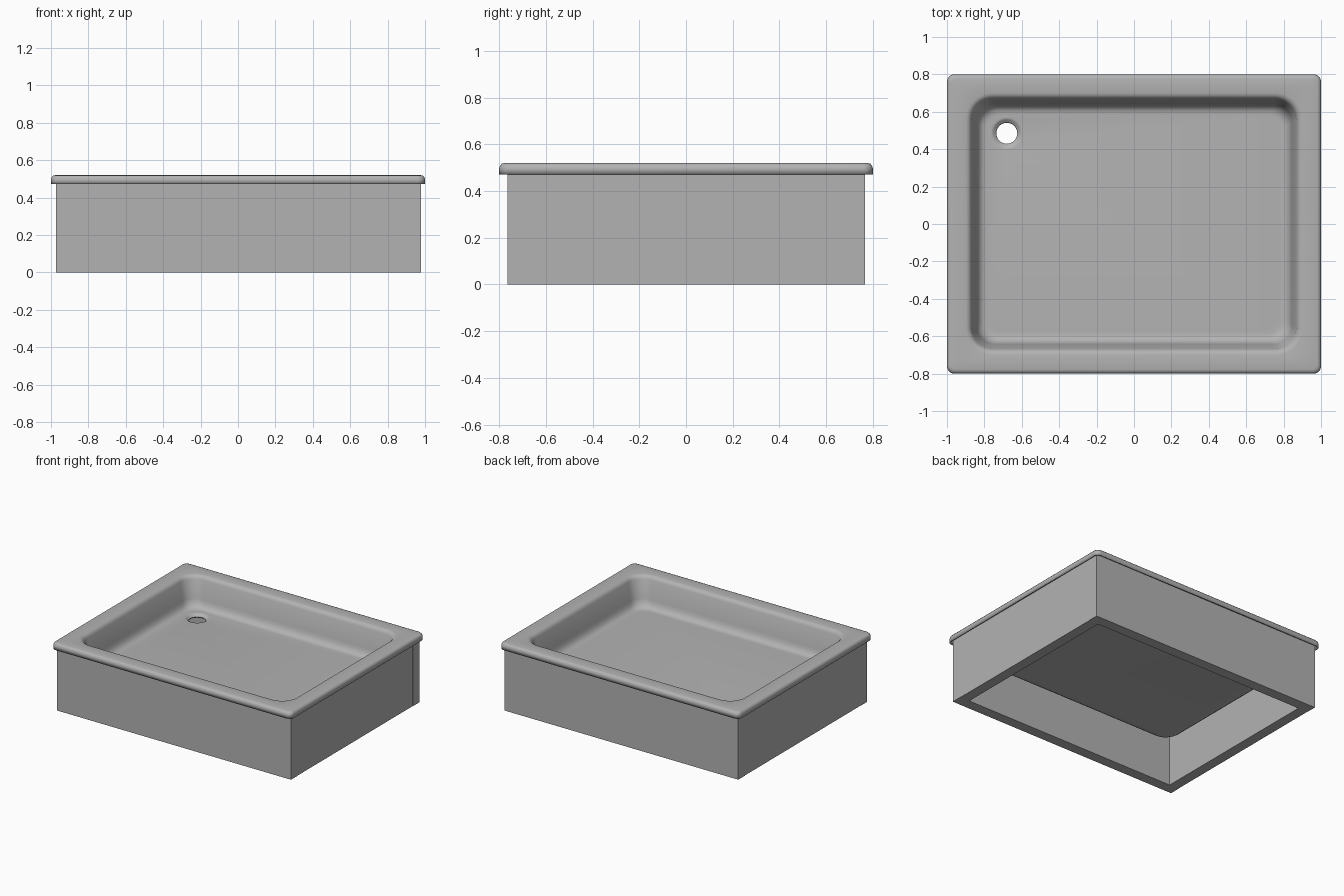
import bpy, bmesh, math

cube = bpy.data.objects.get("Cube")
if cube:
    bpy.data.objects.remove(cube)

grey = bpy.data.materials.new("light_grey")
grey.use_nodes = True
colour = (0.45, 0.45, 0.45, 1)
grey.diffuse_color = colour
grey.node_tree.nodes["Principled BSDF"].inputs["Base Color"].default_value = colour


def finish(bm, name):
    mesh = bpy.data.meshes.new(name)
    bm.to_mesh(mesh)
    bm.free()
    mesh.materials.append(grey)
    obj = bpy.data.objects.new(name, mesh)
    bpy.context.collection.objects.link(obj)
    return obj


def rounded_ring(bm, inset, z, radius, steps=8):
    """Ring of vertices around a rounded rectangle, inset from the rim."""
    hx, hy = 1.0 - inset - radius, 0.8 - inset - radius
    ring = []
    for q, (sx, sy) in enumerate(((1, 1), (-1, 1), (-1, -1), (1, -1))):
        for i in range(steps + 1):
            a = math.pi / 2 * (q + i / steps)
            ring.append(bm.verts.new((sx * hx + radius * math.cos(a),
                                      sy * hy + radius * math.sin(a), z)))
    return ring


def circle_ring(bm, radius, z, steps=32):
    """Ring of vertices around the drain."""
    return [bm.verts.new((-0.68 + radius * math.cos(math.tau * i / steps),
                          0.485 + radius * math.sin(math.tau * i / steps), z))
            for i in range(steps)]


def skin(bm, rings):
    """Join each ring to the next with quads."""
    for a, b in zip(rings, rings[1:]):
        for i in range(len(a)):
            j = (i + 1) % len(a)
            bm.faces.new((a[i], a[j], b[j], b[i]))


def loop_edges(bm, ring):
    return [bm.edges.get((ring[i - 1], ring[i])) for i in range(len(ring))]


# Tray: rolled rim, sloping basin wall and floor; inset, height, corner radius
profile = [(0, 0.472, 0.04), (0, 0.497, 0.04), (0.003, 0.508, 0.038),
           (0.01, 0.517, 0.035), (0.022, 0.52, 0.03), (0.1, 0.52, 0.14),
           (0.113, 0.517, 0.13), (0.124, 0.508, 0.12), (0.132, 0.494, 0.115),
           (0.157, 0.36, 0.1), (0.164, 0.334, 0.1), (0.176, 0.314, 0.1),
           (0.192, 0.303, 0.09), (0.21, 0.3, 0.08), (0.225, 0.3, 0.08)]
bm = bmesh.new()
basin = [rounded_ring(bm, *p) for p in profile]
skin(bm, basin)

# Drain: shallow dished recess around an open hole
drain = [circle_ring(bm, r, z) for r, z in
         ((0.085, 0.3), (0.078, 0.299), (0.071, 0.294), (0.063, 0.287), (0.056, 0.284))]
skin(bm, drain)
bmesh.ops.triangle_fill(bm, use_beauty=True, use_dissolve=False, normal=(0, 0, 1),
                        edges=loop_edges(bm, basin[-1]) + loop_edges(bm, drain[0]))
bmesh.ops.recalc_face_normals(bm, faces=bm.faces)
bm.faces.ensure_lookup_table()
if sum(f.normal.z * f.calc_area() for f in bm.faces) < 0:
    bmesh.ops.reverse_faces(bm, faces=bm.faces)
tray = finish(bm, "shower_tray")

# Sheet thickness below the surface
solid = tray.modifiers.new("thickness", "SOLIDIFY")
solid.thickness = 0.012
solid.offset = -1
bpy.ops.object.select_all(action="DESELECT")
tray.select_set(True)
bpy.context.view_layer.objects.active = tray
bpy.ops.object.shade_smooth_by_angle(angle=math.radians(40))


# Plinth: four upright boards, open in the middle
def board(name, x0, x1, y0, y1, top=0.5):
    bm = bmesh.new()
    bmesh.ops.create_cube(bm, size=1)
    for v in bm.verts:
        v.co = ((x0 + x1) / 2 + v.co.x * (x1 - x0),
                (y0 + y1) / 2 + v.co.y * (y1 - y0), (v.co.z + 0.5) * top)
    finish(bm, name)


left, right, front, back, thick = 0.978, -0.973, -0.765, 0.767, 0.08
board("front_board", right, left, front, front + thick)
board("back_board", right, left, back - thick, back)
board("left_board", left - thick, left - 0.002, front + thick, back - thick)
board("right_board", right + 0.002, right + thick, front + thick, back - thick)
